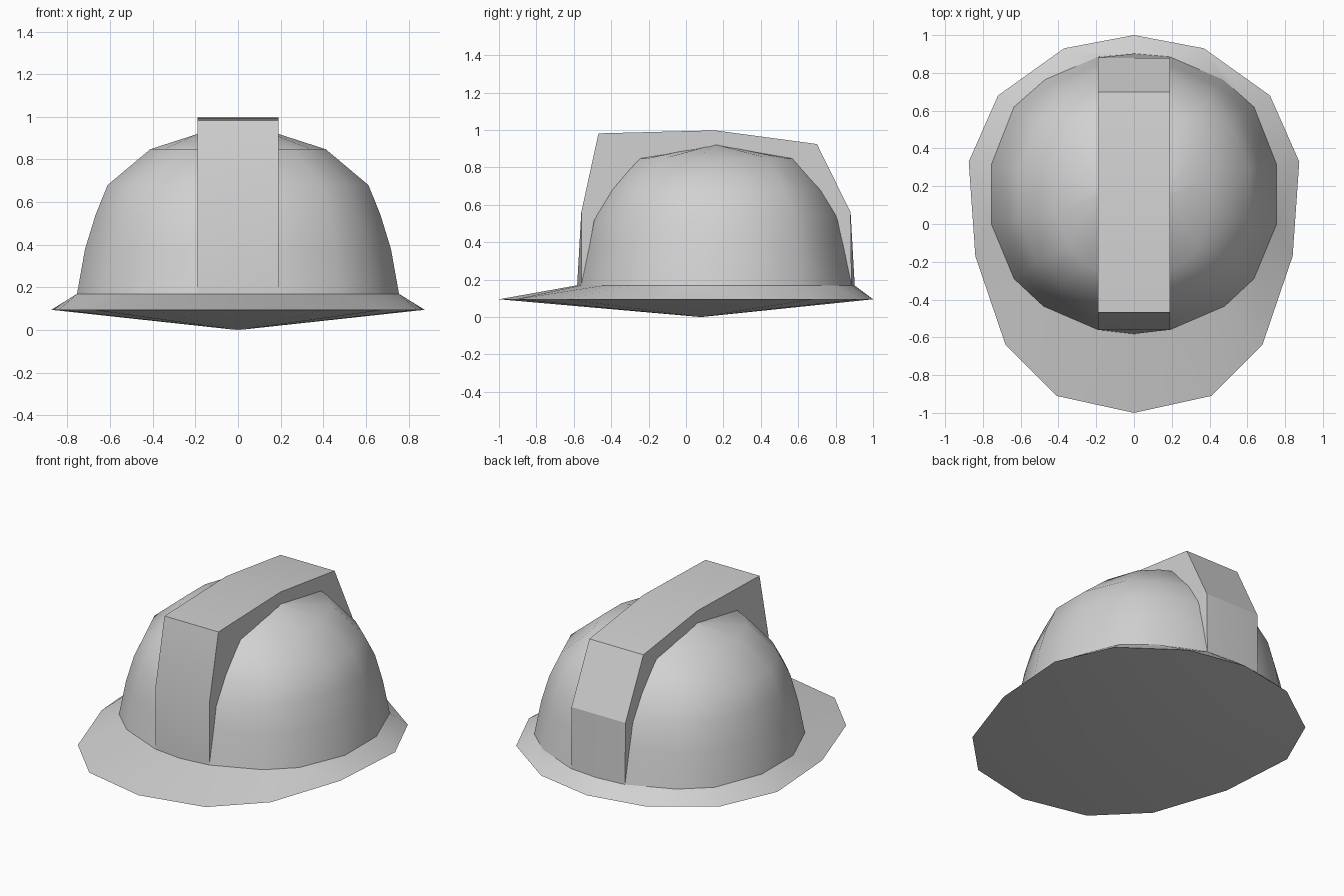
import bpy, bmesh, math

if "Cube" in bpy.data.objects:
    bpy.data.objects.remove(bpy.data.objects["Cube"])

grey = bpy.data.materials.new("light grey")
grey.diffuse_color = (0.64, 0.64, 0.64, 1)
grey.use_nodes = True
grey.node_tree.nodes["Principled BSDF"].inputs["Base Color"].default_value = grey.diffuse_color
CY = 0.16  # dome centre along y


def ring(half):
    """Mirror a half outline (back to front) into a closed loop."""
    return half + [(-x, y) for x, y in reversed(half[1:-1])]


def finish(name, bm, angle):
    bmesh.ops.recalc_face_normals(bm, faces=bm.faces[:])
    mesh = bpy.data.meshes.new(name)
    bm.to_mesh(mesh)
    bm.free()
    mesh.materials.append(grey)
    ob = bpy.data.objects.new(name, mesh)
    bpy.context.collection.objects.link(ob)
    bpy.ops.object.select_all(action='DESELECT')
    ob.select_set(True)
    bpy.context.view_layer.objects.active = ob
    bpy.ops.object.shade_smooth_by_angle(angle=math.radians(angle))


def fan(bm, loop, tip):
    for i, v in enumerate(loop):
        bm.faces.new((v, loop[(i + 1) % len(loop)], tip))


dome_base = ring([(0, .90), (.19, .885), (.47, .765), (.635, .62), (.755, .315),
                  (.755, 0), (.635, -.29), (.48, -.435), (.19, -.56), (0, -.58)])
brim_edge = ring([(0, 1), (.37, .93), (.72, .68), (.875, .33),
                  (.84, -.17), (.68, -.64), (.41, -.91), (0, -1)])

# Shell dome: shrinking copies of the base outline (height, x scale, y scale)
bm = bmesh.new()
levels = [(.17, 1, 1), (.38, .95, .945), (.54, .885, .9), (.68, .81, .79),
          (.848, .545, .62), (.92, .25, .04)]
rows = [[bm.verts.new((x * sx, CY + (y - CY) * sy, z)) for x, y in dome_base]
        for z, sx, sy in levels]
n = len(dome_base)
for a, b in zip(rows, rows[1:]):
    for i in range(n):
        j = (i + 1) % n
        bm.faces.new((a[i], a[j], b[j], b[i]))
fan(bm, rows[-1], bm.verts.new((0, CY, .925)))
finish("shell_dome", bm, 60)

# Brim: sloped top zipped between the two outlines, shallow cone underneath
bm = bmesh.new()
inner = [bm.verts.new((x, y, .17)) for x, y in dome_base]
outer = [bm.verts.new((x, y, .095)) for x, y in brim_edge]


def turn(loop, k):
    """Angle of loop vertex k, measured from the back."""
    if k >= len(loop):
        return 2 * math.pi + (k - len(loop))
    v = loop[k].co
    return math.atan2(v.x, v.y - CY) % (2 * math.pi)


i = j = 0
while i < len(inner) or j < len(outer):
    a, b = inner[i % len(inner)], outer[j % len(outer)]
    step_in = j >= len(outer) or (i < len(inner) and turn(inner, i + 1) <= turn(outer, j + 1))
    if step_in:
        i += 1
        bm.faces.new((a, b, inner[i % len(inner)]))
    else:
        j += 1
        bm.faces.new((a, b, outer[j % len(outer)]))
fan(bm, outer, bm.verts.new((0, .08, 0)))
finish("brim", bm, 30)

# Centre ridge: raised band following the dome from front to back
bm = bmesh.new()
top = [(-.56, .17), (-.56, .56), (-.468, .982), (.155, .998),
       (.70, .925), (.88, .56), (.885, .17)]
under = [(-.555, .17), (-.49, .52), (-.27, .815), (.155, .90),
         (.59, .815), (.81, .52), (.88, .17)]
sections = []
for k, ((y, z), (uy, uz)) in enumerate(zip(top, under)):
    bow = {0: -.022, 6: .017}.get(k, 0)  # ends bow out to meet the brim
    sections.append([bm.verts.new(p) for p in (
        (-.19, uy, uz), (-.19, y, z), (0, y + bow, z), (.19, y, z), (.19, uy, uz))])
for a, b in zip(sections, sections[1:]):
    for k in range(4):
        bm.faces.new((a[k], a[k + 1], b[k + 1], b[k]))
finish("centre_ridge", bm, 20)
